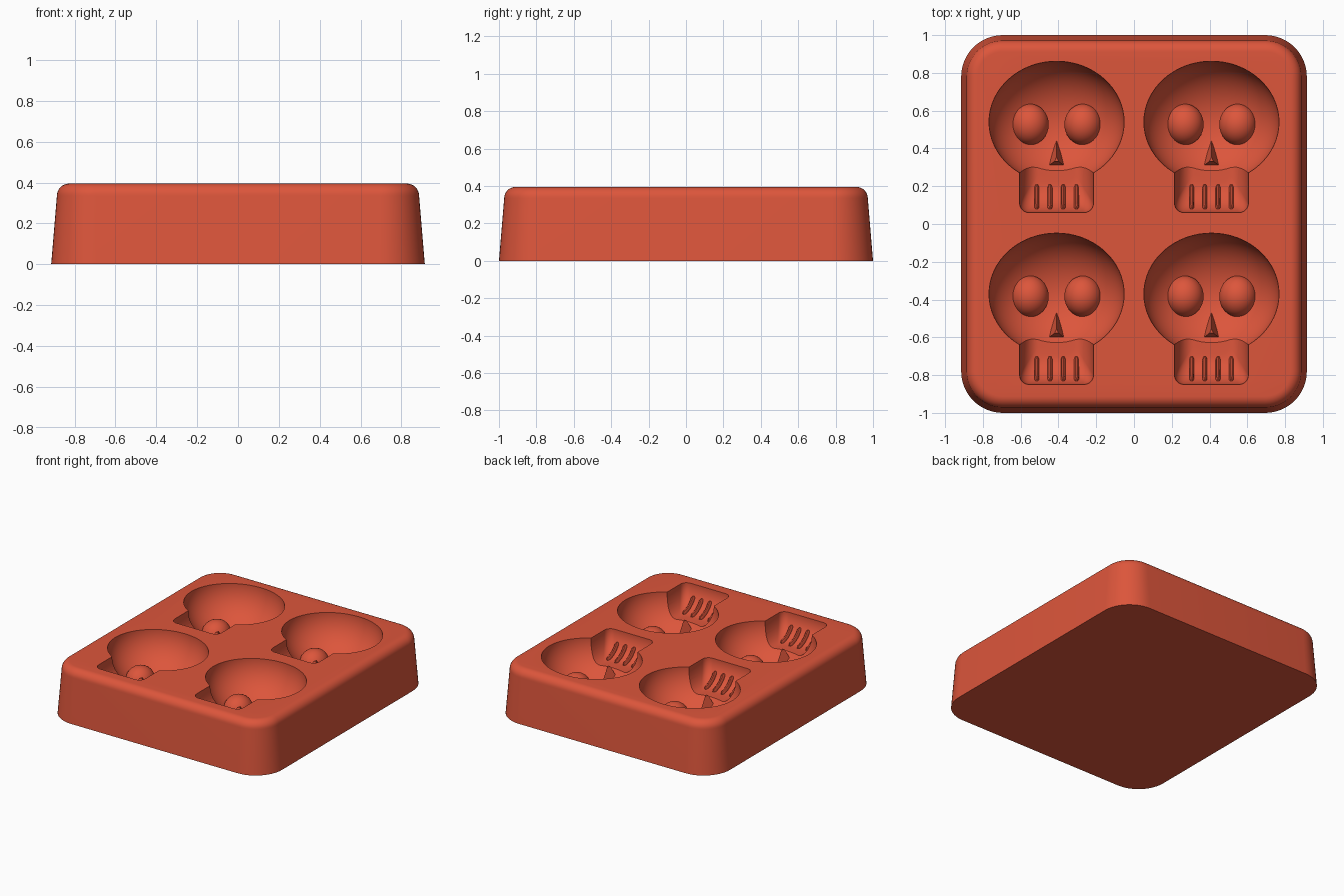
import bpy, bmesh
from math import sin, cos, pi, radians
from mathutils import Matrix

cube = bpy.data.objects.get("Cube")
if cube:
    bpy.data.objects.remove(cube, do_unlink=True)

TOP = 0.395

terracotta = bpy.data.materials.new("terracotta_red")
terracotta.use_nodes = True
colour = (0.72, 0.092, 0.044, 1)
terracotta.diffuse_color = colour
terracotta.node_tree.nodes["Principled BSDF"].inputs["Base Color"].default_value = colour


def make_object(name, bm):
    bmesh.ops.recalc_face_normals(bm, faces=bm.faces)
    mesh = bpy.data.meshes.new(name)
    bm.to_mesh(mesh)
    bm.free()
    mesh.materials.append(terracotta)
    obj = bpy.data.objects.new(name, mesh)
    bpy.context.collection.objects.link(obj)
    return obj


def loft(name, rings):
    """Closed solid through rings with equal point counts."""
    bm = bmesh.new()
    loops = [[bm.verts.new(p) for p in ring] for ring in rings]
    n = len(loops[0])
    for a, b in zip(loops, loops[1:]):
        for i in range(n):
            j = (i + 1) % n
            bm.faces.new((a[i], a[j], b[j], b[i]))
    bm.faces.new(loops[0][::-1])
    bm.faces.new(loops[-1])
    return make_object(name, bm)


def rounded_rect(hx, y0, y1, r, z, segs=12):
    points = []
    corners = [(hx - r, y1 - r), (r - hx, y1 - r), (r - hx, y0 + r), (hx - r, y0 + r)]
    for k, (cx, cy) in enumerate(corners):
        for i in range(segs + 1):
            a = pi / 2 * (k + i / segs)
            points.append((cx + r * cos(a), cy + r * sin(a), z))
    return points


def ellipsoid(name, centre, radii, u=64, v=33):
    bm = bmesh.new()
    matrix = Matrix.Translation(centre) @ Matrix.Diagonal((*radii, 1))
    bmesh.ops.create_uvsphere(bm, u_segments=u, v_segments=v, radius=1, matrix=matrix)
    return make_object(name, bm)


def combine(target, tool, operation):
    """Apply an exact boolean and discard the tool."""
    mod = target.modifiers.new(operation, 'BOOLEAN')
    mod.operation = operation
    mod.solver = 'EXACT'
    mod.object = tool
    tool.hide_render = True
    bpy.context.view_layer.objects.active = target
    bpy.ops.object.modifier_apply(modifier=mod.name)
    bpy.data.objects.remove(tool, do_unlink=True)


# Tray: drafted walls and a rounded upper rim
rings = [rounded_rect(0.915, -1, 1, 0.22, 0)]
ROUND = 0.06
for i in range(9):
    a = pi / 2 * i / 8
    inset = 0.028 + ROUND * (1 - cos(a))
    rings.append(rounded_rect(0.915 - inset, inset - 1, 1 - inset, 0.22 - inset,
                              TOP - ROUND + ROUND * sin(a)))
tray = loft("mould_tray", rings)

# Cavity solid: cranium bowl plus a jaw curving up towards the front
cavity = ellipsoid("skull_cavity", (0, 0, TOP), (0.358, 0.322, 0.285))
FRONT, RUN, DEPTH = -0.48, 0.16, 0.17


def jaw_floor(a):
    return FRONT + RUN * (1 - cos(a)), TOP - DEPTH * sin(a)


jaw_rings = [rounded_rect(0.196, FRONT, -0.1, 0.05, TOP + 0.06, 6)]
for i in range(13):
    a = radians(5 + 85 * i / 12)
    y, z = jaw_floor(a)
    jaw_rings.append(rounded_rect(0.196 - 0.1 * (1 - cos(a)), y, -0.1, 0.05, z, 6))
combine(cavity, loft("jaw", jaw_rings), 'UNION')

# Raised eyes
for side in (-1, 1):
    eye = ellipsoid("eye", (side * 0.14, -0.013, 0.14), (0.099, 0.109, 0.1), 32, 17)
    combine(cavity, eye, 'DIFFERENCE')


# Raised nose: a tapered triangle
def triangle(r, z):
    return [(0.87 * r, -0.2 - 0.65 * r, z), (0, -0.2 + 1.3 * r, z),
            (-0.87 * r, -0.2 - 0.65 * r, z)]


combine(cavity, loft("nose", [triangle(0.09, 0.1), triangle(0.012, 0.26)]), 'DIFFERENCE')

# Raised ridges between the teeth, following the jaw floor
for k in range(4):
    x = -0.105 + 0.07 * k
    ridge = []
    for i in range(11):
        a = radians(28 + 58 * i / 10)
        y, z = jaw_floor(a)
        r = 0.016 if 0 < i < 10 else 0.008
        ring = []
        for s in range(10):
            b = 2 * pi * s / 10 + 0.1
            lift = 1.5 * r * sin(b)
            ring.append((x + r * cos(b) * 0.8, y + lift * cos(a), z + lift * sin(a)))
        ridge.append(ring)
    combine(cavity, loft("tooth_ridge", ridge), 'DIFFERENCE')

# Press the cavity into the tray four times
for x in (-0.41, 0.41):
    for y in (-0.37, 0.54):
        press = cavity.copy()
        press.data = cavity.data.copy()
        bpy.context.collection.objects.link(press)
        press.location = (x, y, 0)
        bpy.context.view_layer.update()
        combine(tray, press, 'DIFFERENCE')
bpy.data.objects.remove(cavity, do_unlink=True)

bpy.ops.object.select_all(action='DESELECT')
tray.select_set(True)
bpy.context.view_layer.objects.active = tray
bpy.ops.object.shade_smooth_by_angle(angle=radians(30))
